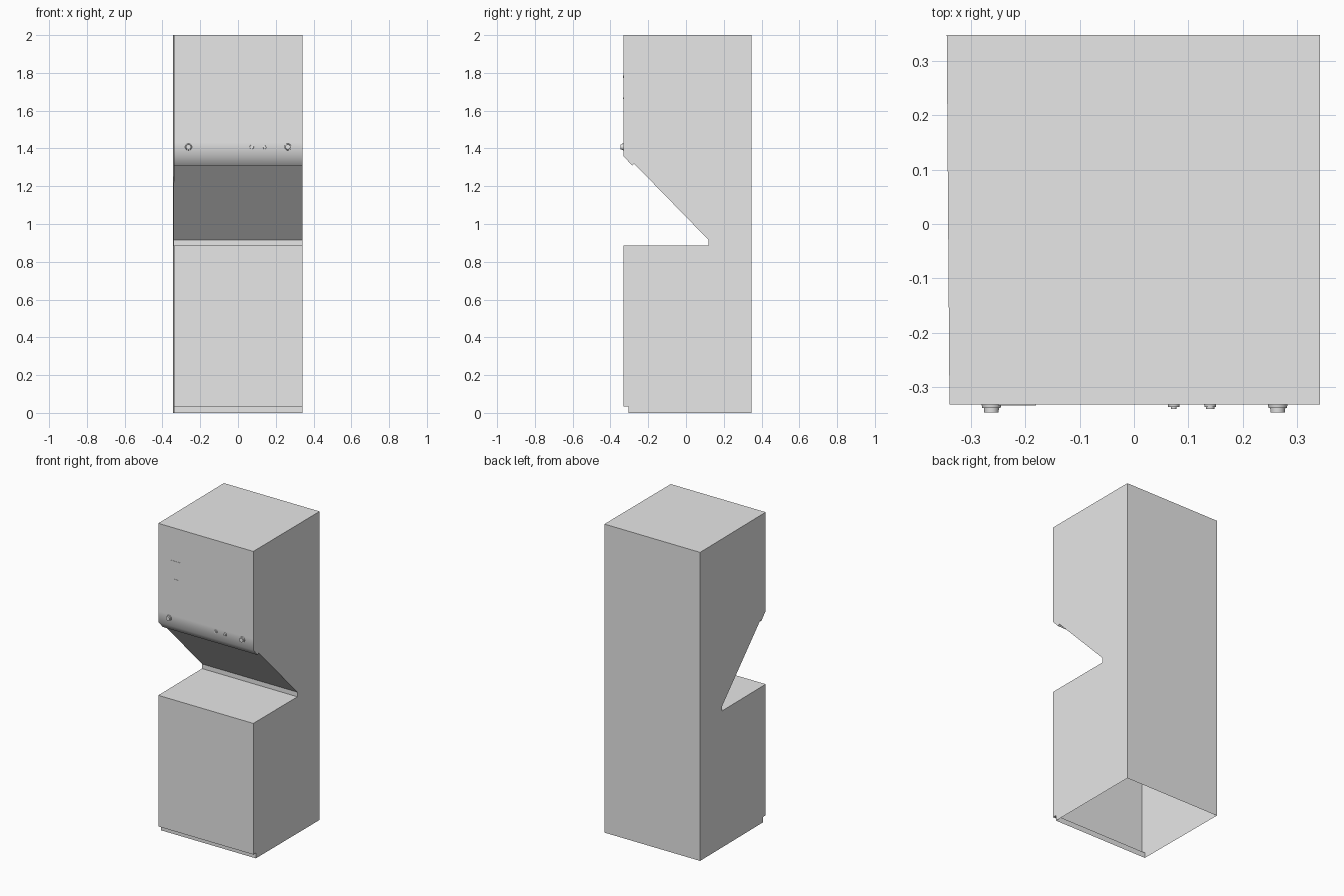
import bpy, bmesh
from math import radians
from mathutils import Matrix

cube = bpy.data.objects.get("Cube")
if cube:
    bpy.data.objects.remove(cube, do_unlink=True)

GREY = (0.8, 0.8, 0.8, 1)
grey = bpy.data.materials.new("light grey")
grey.use_nodes = True
grey.diffuse_color = GREY
grey.node_tree.nodes["Principled BSDF"].inputs["Base Color"].default_value = GREY

FRONT, BACK, LEFT = -0.332, 0.347, 0.342


def finish(bm, name):
    mesh = bpy.data.meshes.new(name)
    bm.to_mesh(mesh)
    bm.free()
    mesh.materials.append(grey)
    obj = bpy.data.objects.new(name, mesh)
    bpy.context.collection.objects.link(obj)
    return obj


def right_x(y):
    # the right wall flares very slightly towards the back
    return -0.339 - 0.005 * (y - FRONT) / (BACK - FRONT)


# Cabinet: side profile (y, z) swept across the width, open underneath
profile = [(BACK, 0), (BACK, 2), (FRONT, 2), (FRONT, 1.43), (FRONT, 1.36),
           (-0.285, 1.31), (-0.275, 1.32), (0.12, 0.915), (0.12, 0.885),
           (FRONT, 0.885), (FRONT, 0.035), (-0.305, 0.035), (-0.305, 0)]
bm = bmesh.new()
right = [bm.verts.new((right_x(y), y, z)) for y, z in profile]
left = [bm.verts.new((LEFT, y, z)) for y, z in profile]
bm.faces.new(right)
bm.faces.new(left[::-1])
count = len(profile)
for i in range(count - 1):
    j = i + 1
    face = bm.faces.new((right[i], left[i], left[j], right[j]))
    # soft roll from the upper front into its lower lip
    face.smooth = i in (3, 4)
bmesh.ops.recalc_face_normals(bm, faces=bm.faces)
for edge in bm.edges:
    if len(edge.link_faces) == 2 and edge.calc_face_angle() > radians(50):
        edge.smooth = False
finish(bm, "cabinet")


def control(name, x, tiers):
    # stacked round steps, each (radius, start depth, end depth)
    bm = bmesh.new()
    for radius, start, end in tiers:
        place = Matrix.Translation((x, FRONT - (start + end) / 2, 1.408))
        bmesh.ops.create_cone(bm, cap_ends=True, segments=24, radius1=radius,
                              radius2=radius * 0.94, depth=end - start,
                              matrix=place @ Matrix.Rotation(radians(90), 4, "X"))
    for face in bm.faces:
        face.smooth = len(face.verts) == 4
    for edge in bm.edges:
        edge.smooth = edge.calc_face_angle() < radians(40)
    finish(bm, name)


# Knobs at the ends, small buttons between
for side, x in (("right", -0.262), ("left", 0.264)):
    control(side + "_knob", x, [(0.018, 0, 0.006), (0.014, 0.005, 0.014)])
control("small_button", 0.073, [(0.011, 0, 0.004), (0.005, 0.003, 0.008)])
control("large_button", 0.14, [(0.011, 0, 0.004), (0.008, 0.003, 0.008)])


# Thin plates on the upper front
def plate(name, x, z, width, height):
    bm = bmesh.new()
    place = Matrix.Translation((x, FRONT - 0.0005, z))
    bmesh.ops.create_cube(bm, size=1, matrix=place @ Matrix.Diagonal((width, 0.002, height, 1)))
    finish(bm, name)


plate("upper_plate", -0.215, 1.78, 0.07, 0.012)
plate("lower_plate", -0.21, 1.665, 0.035, 0.008)
